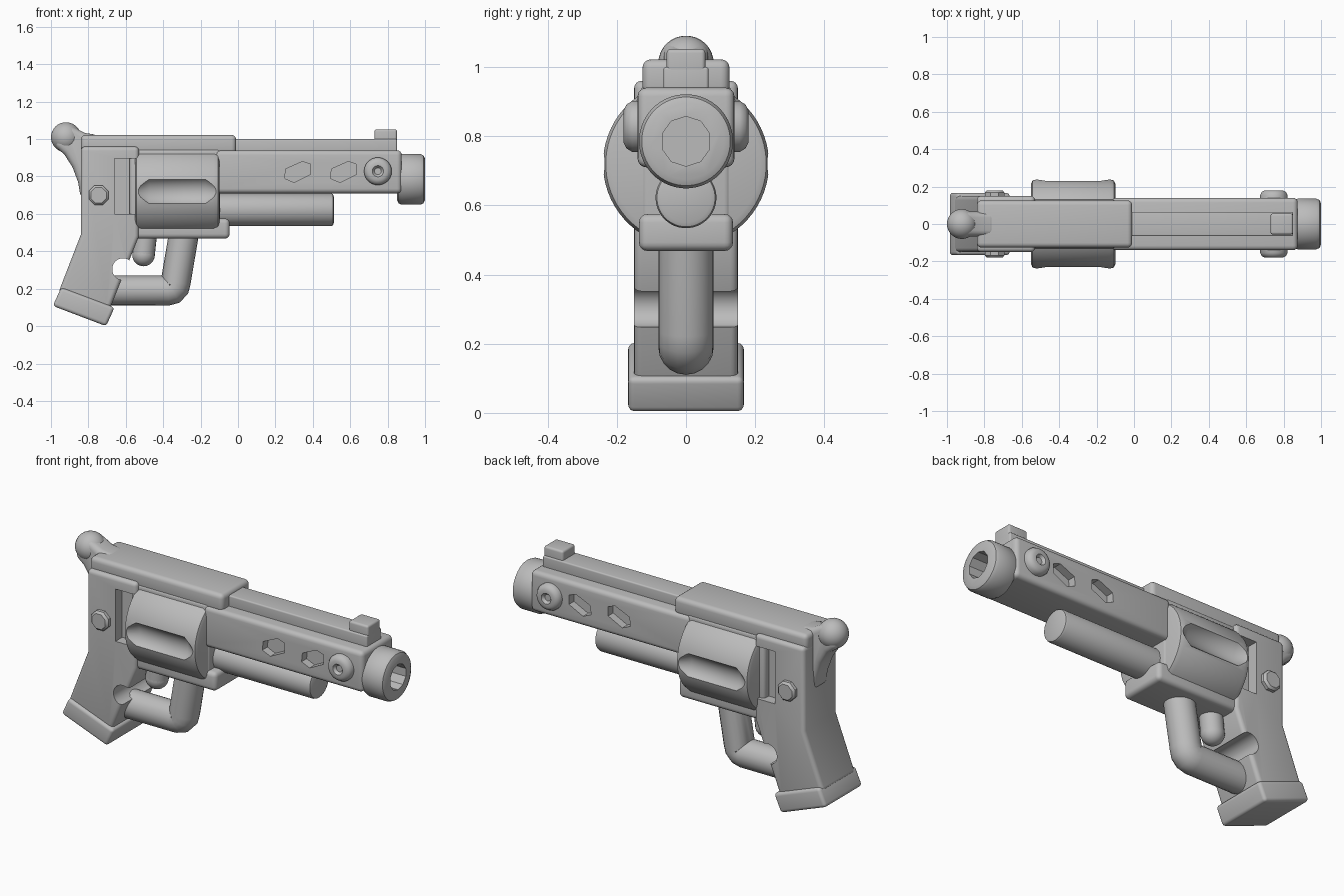
import bpy, bmesh, math
from mathutils import Matrix, Vector

if "Cube" in bpy.data.objects:
    bpy.data.objects.remove(bpy.data.objects["Cube"])

grey = bpy.data.materials.new("plain grey")
grey.use_nodes = True
grey.diffuse_color = (0.5, 0.5, 0.5, 1)
grey.node_tree.nodes["Principled BSDF"].inputs["Base Color"].default_value = (0.5, 0.5, 0.5, 1)


def activate(ob):
    bpy.ops.object.select_all(action='DESELECT')
    ob.select_set(True)
    bpy.context.view_layer.objects.active = ob


def make(name, bm):
    bmesh.ops.recalc_face_normals(bm, faces=bm.faces)
    me = bpy.data.meshes.new(name)
    bm.to_mesh(me)
    bm.free()
    ob = bpy.data.objects.new(name, me)
    bpy.context.collection.objects.link(ob)
    me.materials.append(grey)
    return ob


def slab(name, outline, y0, y1):
    """Side outline (x, z) extruded from y0 to y1."""
    bm = bmesh.new()
    face = bm.faces.new([bm.verts.new((x, y0, z)) for x, z in outline])
    grown = bmesh.ops.extrude_face_region(bm, geom=[face])["geom"]
    verts = [v for v in grown if isinstance(v, bmesh.types.BMVert)]
    bmesh.ops.translate(bm, verts=verts, vec=(0, y1 - y0, 0))
    return make(name, bm)


def box(name, x0, x1, z0, z1, half):
    return slab(name, [(x0, z0), (x1, z0), (x1, z1), (x0, z1)], -half, half)


def lathe(name, profile, centre, axis="X", sides=40, flip=1):
    """Turned part: profile of (distance along axis, radius)."""
    bm = bmesh.new()
    rings = []
    for d, r in profile:
        ring = []
        for i in range(sides):
            a = math.tau * (i + 0.5) / sides
            u, w = r * math.cos(a), r * math.sin(a)
            p = (d, u, w) if axis == "X" else (u, flip * d, w)
            ring.append(bm.verts.new(Vector(p) + Vector(centre)))
        rings.append(ring)
    for a, b in zip(rings, rings[1:]):
        for i in range(sides):
            j = (i + 1) % sides
            bm.faces.new((a[i], a[j], b[j], b[i]))
    bm.faces.new(rings[0])
    bm.faces.new(rings[-1])
    return make(name, bm)


def tube(name, path, radius):
    """Round bar along a path of (x, z) points, with rounded tips."""
    cu = bpy.data.curves.new(name, 'CURVE')
    cu.dimensions = '3D'
    cu.bevel_depth, cu.bevel_resolution, cu.use_fill_caps = radius, 8, True
    sp = cu.splines.new('POLY')
    sp.points.add(len(path) - 1)
    for p, (x, z) in zip(sp.points, path):
        p.co = (x, 0, z, 1)
    ob = bpy.data.objects.new(name, cu)
    bpy.context.collection.objects.link(ob)
    activate(ob)
    bpy.ops.object.convert(target='MESH')
    ob = bpy.context.object
    ob.data.materials.clear()
    ob.data.materials.append(grey)
    return ob


def finish(ob, bevel=0.0, cutters=(), angle=35):
    activate(ob)
    if bevel:
        m = ob.modifiers.new("rounding", 'BEVEL')
        m.width, m.segments, m.limit_method = bevel, 4, 'ANGLE'
        m.angle_limit = math.radians(25)
        bpy.ops.object.modifier_apply(modifier=m.name)
    for c in cutters:
        m = ob.modifiers.new("cut", 'BOOLEAN')
        m.operation, m.solver, m.object = 'DIFFERENCE', 'EXACT', c
        bpy.ops.object.modifier_apply(modifier=m.name)
        bpy.data.objects.remove(c)
    bpy.ops.object.shade_smooth_by_angle(angle=math.radians(angle))
    return ob


# Grip and rear frame, with side windows and a finger notch
frame = slab("grip_frame", [(-0.84, 0.96), (-0.84, 0.49), (-0.96, 0.18), (-0.69, 0.08),
                            (-0.53, 0.48), (-0.53, 0.96)], -0.15, 0.15)
cuts = [lathe("notch_cutter", [(-0.3, 0.058), (0.3, 0.058)], (-0.615, 0, 0.305), "Y", 20)]
for s in (-1, 1):
    cuts.append(slab("window_cutter", [(-0.66, 0.6), (-0.5, 0.6), (-0.5, 0.895), (-0.66, 0.895)],
                     s * 0.09, s * 0.2))
finish(frame, 0.022, cuts)
finish(slab("grip_base", [(-0.99, 0.108), (-0.705, 0.0), (-0.66, 0.1), (-0.945, 0.207)],
            -0.167, 0.167), 0.018)

# Top cover, middle frame and lower strap
finish(box("top_cover", -0.84, -0.01, 0.92, 1.022, 0.126), 0.025)
finish(box("middle_frame", -0.58, -0.095, 0.5, 0.95, 0.13), 0.02)
finish(box("lower_strap", -0.56, -0.045, 0.468, 0.575, 0.136), 0.025)

# Hammer spur with a ball end
finish(slab("hammer_neck", [(-0.985, 0.965), (-0.93, 0.92), (-0.885, 0.85), (-0.855, 0.77),
                            (-0.84, 0.68), (-0.78, 0.7), (-0.74, 1.02), (-0.82, 1.033),
                            (-0.87, 1.06), (-0.92, 1.08)], -0.066, 0.066), 0.035)
ball = [(-0.08 * math.cos(math.pi * i / 16), 0.08 * math.sin(math.pi * i / 16) + 0.0002)
        for i in range(17)]
finish(lathe("hammer_ball", ball, (-0.92, 0, 1.01)))

# Drum with a long flute on each side
drum = lathe("drum", [(-0.55, 0.215), (-0.543, 0.232), (-0.52, 0.24), (-0.13, 0.24),
                      (-0.107, 0.232), (-0.1, 0.215)], (0, 0, 0.72), sides=64)
flutes = [lathe("flute_cutter", [(-0.21, 0.04), (-0.15, 0.08), (0.15, 0.08), (0.21, 0.04)],
                (-0.325, s * 0.277, 0.72), sides=32) for s in (-1, 1)]
finish(drum, 0, flutes)

# Barrel block with slanted side recesses
barrel = box("barrel", -0.12, 0.875, 0.71, 0.94, 0.14)
cuts = []
for x in (0.32, 0.565):
    hexagon = [(x - 0.07, 0.79), (x - 0.065, 0.84), (x + 0.025, 0.88), (x + 0.068, 0.865),
               (x + 0.068, 0.812), (x - 0.02, 0.768)]
    for s in (-1, 1):
        cuts.append(slab("recess_cutter", hexagon, s * 0.095, s * 0.2))
finish(barrel, 0.025, cuts)
finish(box("top_rib", -0.03, 0.85, 0.92, 1.0, 0.065), 0.008)
finish(box("front_sight", 0.73, 0.85, 0.96, 1.052, 0.056), 0.012)

# Muzzle ring with an open bore
finish(lathe("muzzle", [(0.85, 0.11), (0.858, 0.128), (0.875, 0.136), (0.975, 0.136),
                        (0.992, 0.128), (1.0, 0.11)], (0, 0, 0.785), sides=48), 0,
       [lathe("bore_cutter", [(0.9, 0.072), (1.1, 0.072)], (0, 0, 0.785), sides=10)])

# Rod under the barrel
finish(lathe("under_rod", [(-0.1, 0.088), (0.497, 0.088), (0.507, 0.084), (0.512, 0.072)],
             (0, 0, 0.622)))

# Trigger and its guard
finish(tube("trigger_guard", [(-0.285, 0.52), (-0.333, 0.235), (-0.338, 0.21), (-0.352, 0.195),
                              (-0.375, 0.19), (-0.76, 0.19)], 0.08))
trigger = [(-0.06 * math.cos(math.pi * i / 16), 0.06 * math.sin(math.pi * i / 16) + 0.0002)
           for i in range(17)]
finish(lathe("trigger_tip", trigger, (-0.505, 0, 0.38)))
finish(tube("trigger", [(-0.49, 0.52), (-0.505, 0.38)], 0.06))

# Side screws: dimpled caps on the barrel, hexagon bolts on the frame
for s, side in ((-1, "right"), (1, "left")):
    finish(lathe("barrel_screw_" + side, [(0.12, 0.074), (0.155, 0.074), (0.172, 0.064),
                                          (0.18, 0.048), (0.18, 0.03), (0.165, 0.018)],
                 (0.748, 0, 0.828), "Y", 32, s))
    finish(lathe("frame_bolt_" + side, [(0.13, 0.057), (0.168, 0.057), (0.18, 0.045)],
                 (-0.745, 0, 0.7), "Y", 8, s))
